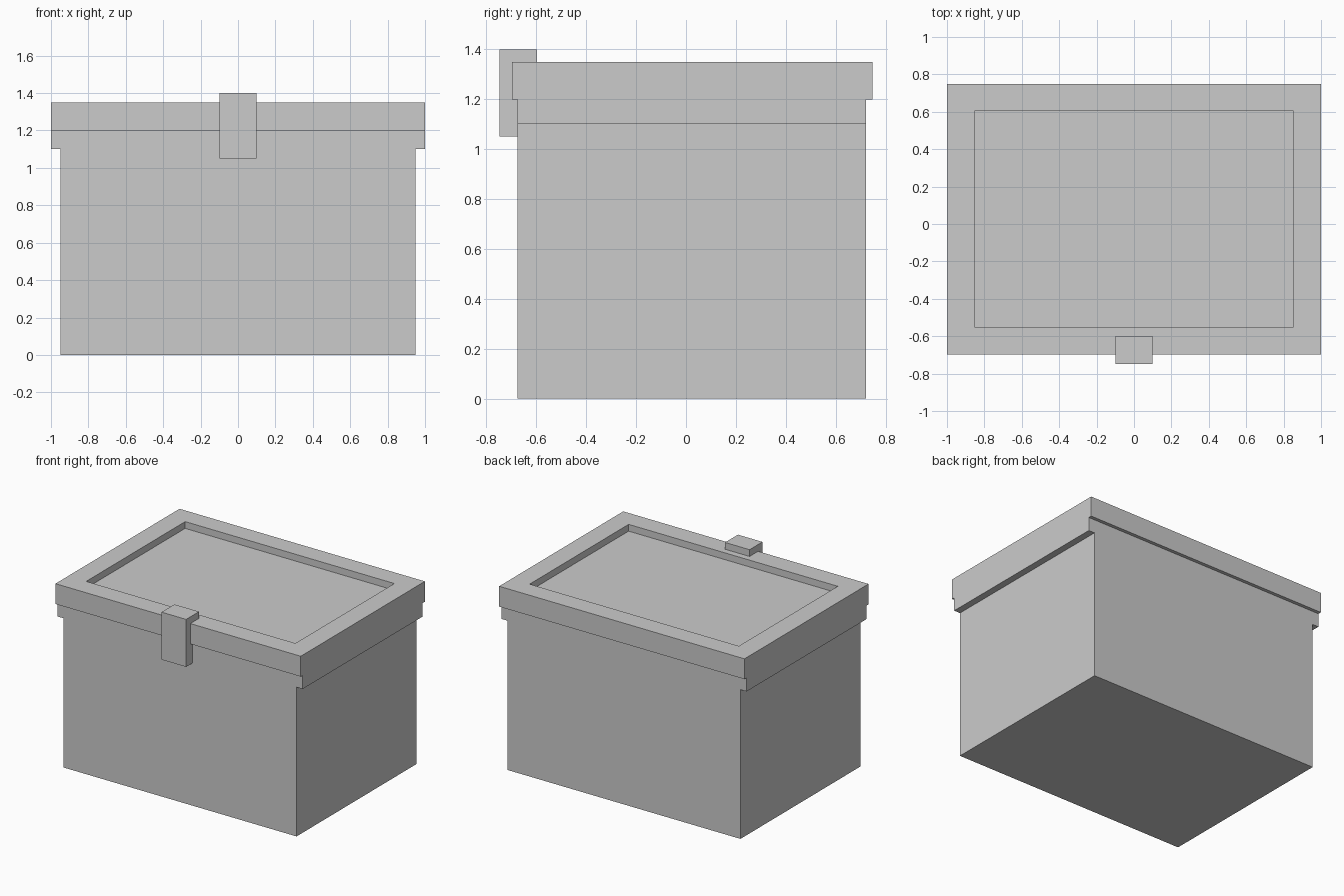
import bpy, bmesh

if "Cube" in bpy.data.objects:
    bpy.data.objects.remove(bpy.data.objects["Cube"])

def mesh_object(name, bm):
    bmesh.ops.recalc_face_normals(bm, faces=bm.faces)
    me = bpy.data.meshes.new(name)
    bm.to_mesh(me)
    bm.free()
    ob = bpy.data.objects.new(name, me)
    bpy.context.collection.objects.link(ob)
    return ob

def box_mesh(x0, x1, y0, y1, z0, z1):
    bm = bmesh.new()
    bmesh.ops.create_cube(bm, size=1)
    for v in bm.verts:
        v.co = (x1 if v.co.x > 0 else x0, y1 if v.co.y > 0 else y0, z1 if v.co.z > 0 else z0)
    return bm

FRONT, BACK = -0.675, 0.7225

# main container
mesh_object("box_body", box_mesh(-0.95, 0.95, FRONT, BACK, 0, 1.2))

# side rails under the lid, mirrored to both ends
rail = mesh_object("side_rails", box_mesh(0.95, 1.0, FRONT, BACK, 1.1, 1.2))
rail.modifiers.new("mirror", 'MIRROR')

# lid with a sunken rectangular panel
bm = box_mesh(-1, 1, -0.6975, 0.7475, 1.2, 1.35)
bm.faces.ensure_lookup_table()
top = max(bm.faces, key=lambda f: f.calc_center_median().z)
bmesh.ops.inset_region(bm, faces=[top], thickness=0.147)
for v in top.verts:
    v.co.x = 0.853 if v.co.x > 0 else -0.853
    v.co.y = 0.603 if v.co.y > 0 else -0.55
floor = bmesh.ops.extrude_discrete_faces(bm, faces=[top])["faces"][0]
bmesh.ops.translate(bm, verts=list(floor.verts), vec=(0, 0, -0.05))
mesh_object("lid", bm)

# hooked front latch from an L-shaped side profile
bm = bmesh.new()
profile = [(-0.7475, 1.05), (FRONT, 1.05), (FRONT, 1.35), (-0.5975, 1.35), (-0.5975, 1.4), (-0.7475, 1.4)]
face = bm.faces.new([bm.verts.new((-0.1, y, z)) for y, z in profile])
ext = bmesh.ops.extrude_face_region(bm, geom=[face])["geom"]
bmesh.ops.translate(bm, verts=[g for g in ext if isinstance(g, bmesh.types.BMVert)], vec=(0.2, 0, 0))
mesh_object("front_latch", bm)
